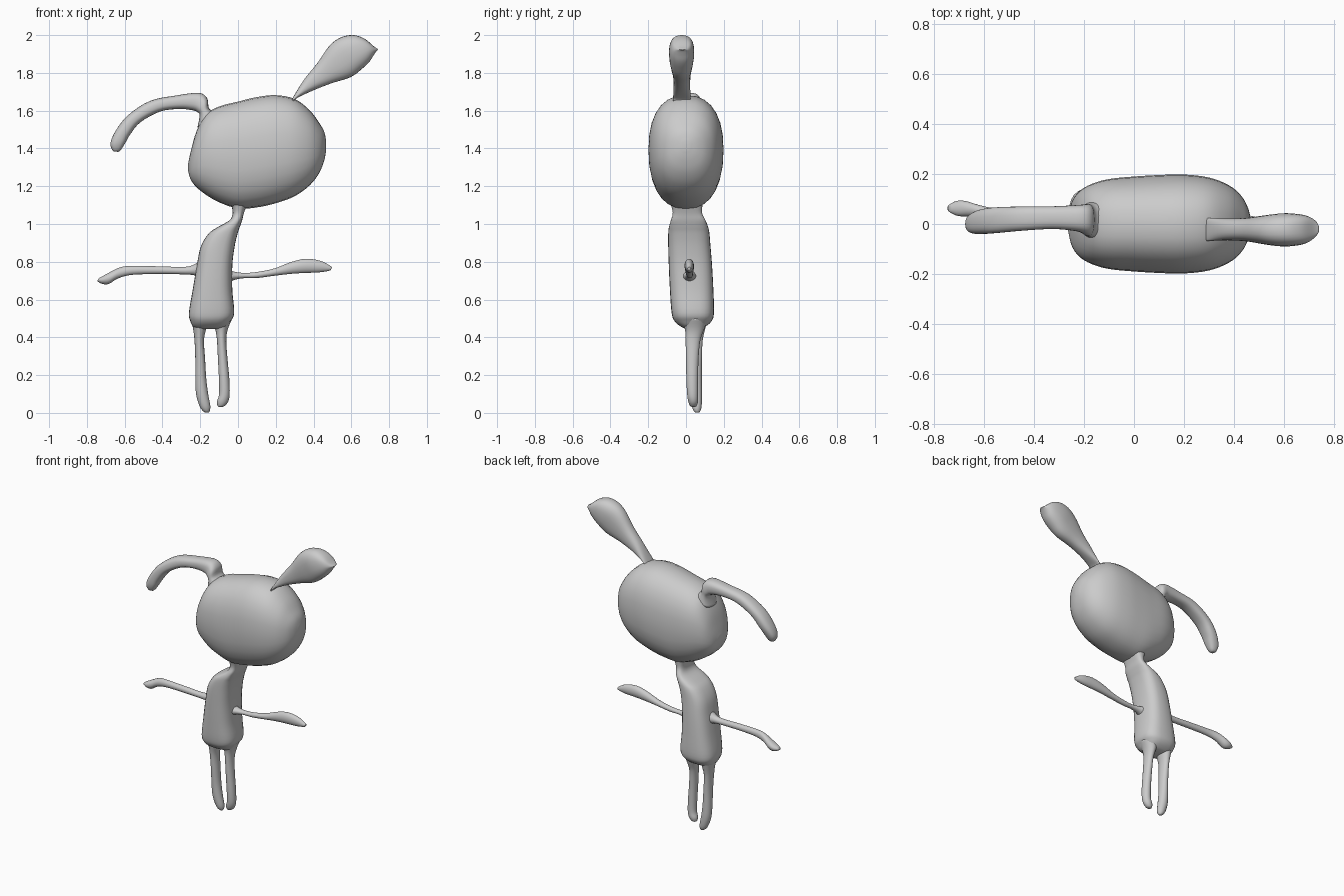
import bpy, bmesh, math
from mathutils import Vector

SIDES = 28
STEPS = 4


def spline(a, b, c, d, t):
    """Catmull-Rom blend between b and c."""
    return 0.5 * (2 * b + (c - a) * t + (2 * a - 5 * b + 4 * c - d) * t * t
                  + (3 * b - a - 3 * c + d) * t ** 3)


def loft(name, stations, power=2.0):
    """Skin rounded rings; station = edge (x, z), opposite edge (x, z), y low, y high."""
    n = len(stations)
    dense = []
    for i in range(n - 1):
        four = [stations[max(0, min(n - 1, i + k))] for k in (-1, 0, 1, 2)]
        for s in range(STEPS):
            dense.append([spline(*v, s / STEPS) for v in zip(*four)])
    dense.append(list(stations[-1]))

    bm = bmesh.new()
    rings, centres = [], []
    for ax, az, bx, bz, y0, y1 in dense:
        centre = Vector(((ax + bx) / 2, (y0 + y1) / 2, (az + bz) / 2))
        u = Vector(((ax - bx) / 2, 0, (az - bz) / 2))
        v = Vector((0, (y1 - y0) / 2, 0))
        ring = []
        for k in range(SIDES):
            a = 2 * math.pi * k / SIDES
            c, s = math.cos(a), math.sin(a)
            p = math.copysign(abs(c) ** (2 / power), c)
            q = math.copysign(abs(s) ** (2 / power), s)
            ring.append(bm.verts.new(centre + u * p + v * q))
        rings.append(ring)
        centres.append(centre)
    for r, t in zip(rings, rings[1:]):
        for k in range(SIDES):
            m = (k + 1) % SIDES
            bm.faces.new((r[k], r[m], t[m], t[k]))
    for ring, centre in ((rings[0], centres[0]), (rings[-1], centres[-1])):
        tip = bm.verts.new(centre)
        for k in range(SIDES):
            bm.faces.new((ring[k], ring[(k + 1) % SIDES], tip))
    bmesh.ops.recalc_face_normals(bm, faces=bm.faces)
    for f in bm.faces:
        f.smooth = True
    mesh = bpy.data.meshes.new(name)
    bm.to_mesh(mesh)
    bm.free()
    obj = bpy.data.objects.new(name, mesh)
    bpy.context.collection.objects.link(obj)
    return obj


# Head: stations across x (x, bottom, top, half depth)
head = [(-.264, 1.28, 1.32, .025), (-.25, 1.235, 1.385, .085), (-.22, 1.195, 1.49, .13),
        (-.17, 1.155, 1.58, .16), (-.1, 1.115, 1.622, .18), (0, 1.082, 1.648, .19),
        (.1, 1.088, 1.672, .196), (.2, 1.11, 1.682, .198), (.3, 1.147, 1.662, .186),
        (.38, 1.205, 1.602, .155), (.43, 1.27, 1.535, .112), (.456, 1.335, 1.49, .065),
        (.467, 1.39, 1.44, .02)]
loft("head", [(x, lo, x, hi, -d, d) for x, lo, hi, d in head], 2.35)

# Body with neck: stations down z (z, left, right, front, back)
body = [(1.12, -.04, .055, -.085, .09), (1.06, -.028, .032, -.07, .085),
        (1.02, -.045, .022, -.08, .103), (.985, -.105, .01, -.09, .117),
        (.95, -.155, -.002, -.094, .124), (.88, -.197, -.018, -.094, .13),
        (.78, -.218, -.03, -.091, .138), (.65, -.24, -.03, -.085, .145),
        (.53, -.26, -.02, -.076, .148), (.485, -.252, -.04, -.06, .135),
        (.455, -.235, -.065, -.025, .1), (.445, -.2, -.1, .0, .07)]
loft("body", [(l, z, r, z, f, b) for z, l, r, f, b in body], 2.8)

# Legs: stations down z (z, left, right, front, back)
left_leg = [(.5, -.25, -.155, -.02, .115), (.44, -.237, -.17, -.005, .1),
            (.38, -.23, -.18, .005, .088), (.28, -.226, -.174, .012, .084),
            (.18, -.226, -.168, .018, .084), (.1, -.222, -.158, .022, .085),
            (.04, -.205, -.147, .03, .083), (.012, -.188, -.149, .04, .077),
            (.001, -.172, -.157, .052, .068)]
right_leg = [(.5, -.14, -.03, -.02, .115), (.44, -.12, -.055, -.005, .095),
             (.38, -.111, -.062, -.002, .075), (.28, -.106, -.055, .0, .066),
             (.18, -.101, -.046, .002, .064), (.1, -.1, -.044, .006, .064),
             (.06, -.111, -.052, .012, .064), (.037, -.108, -.07, .022, .056),
             (.031, -.1, -.085, .032, .046)]
for name, leg in (("left_leg", left_leg), ("right_leg", right_leg)):
    loft(name, [(l, z, r, z, f, b) for z, l, r, f, b in leg])

# Arms
loft("left_arm", [
    (-.19, .7, -.19, .82, -.03, .08), (-.225, .726, -.225, .79, -.005, .06),
    (-.28, .733, -.28, .773, .008, .05), (-.42, .735, -.42, .776, .015, .055),
    (-.56, .731, -.56, .778, .023, .064), (-.635, .712, -.62, .772, .03, .078),
    (-.685, .682, -.665, .752, .03, .092), (-.722, .684, -.7, .733, .034, .092),
    (-.746, .698, -.736, .714, .05, .076)])
loft("right_arm", [
    (-.06, .68, -.06, .765, -.03, .07), (-.025, .702, -.03, .75, -.012, .05),
    (.03, .713, .03, .741, .002, .037), (.1, .714, .1, .746, .002, .036),
    (.2, .727, .19, .764, -.002, .038), (.29, .737, .28, .798, -.006, .042),
    (.36, .741, .36, .816, -.008, .042), (.43, .744, .44, .804, -.004, .038),
    (.485, .753, .492, .776, .006, .028), (.494, .762, .495, .77, .012, .022)])

# Floppy ear
loft("left_ear", [
    (-.215, 1.51, -.1, 1.58, -.06, .09), (-.203, 1.575, -.152, 1.61, -.05, .08),
    (-.215, 1.592, -.163, 1.665, -.045, .08), (-.24, 1.602, -.208, 1.694, -.03, .076),
    (-.31, 1.609, -.33, 1.68, -.02, .071), (-.41, 1.596, -.465, 1.652, -.026, .07),
    (-.515, 1.54, -.58, 1.578, -.036, .067), (-.57, 1.475, -.645, 1.498, -.04, .058),
    (-.596, 1.43, -.675, 1.43, -.038, .04), (-.618, 1.395, -.665, 1.39, -.025, .022),
    (-.632, 1.382, -.65, 1.383, -.01, .01)], 2.5)

# Upright ear
loft("right_ear", [
    (.285, 1.655, .3, 1.65, -.068, .024), (.292, 1.672, .315, 1.668, -.068, .024),
    (.35, 1.765, .4, 1.708, -.065, .022), (.42, 1.852, .495, 1.745, -.07, .025),
    (.485, 1.945, .595, 1.777, -.083, .036), (.545, 1.988, .655, 1.82, -.09, .043),
    (.61, 2.0, .695, 1.858, -.085, .04), (.67, 1.981, .718, 1.893, -.072, .03),
    (.72, 1.94, .732, 1.914, -.05, .012), (.738, 1.928, .741, 1.922, -.032, -.008)], 2.4)
